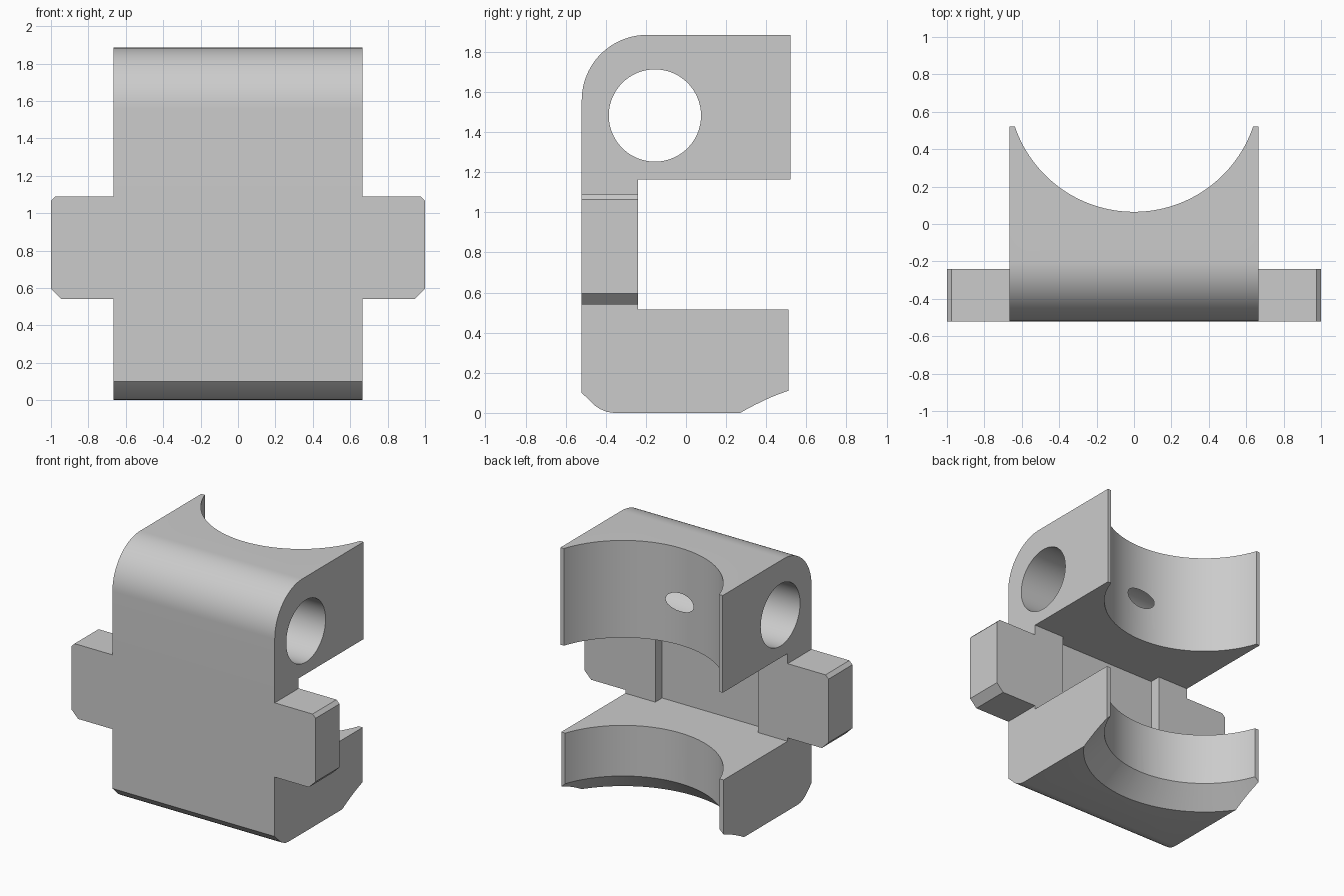
import bpy, bmesh, math
from mathutils import Matrix

if "Cube" in bpy.data.objects:
    bpy.data.objects.remove(bpy.data.objects["Cube"])

grey = bpy.data.materials.new("plain grey")
grey.use_nodes = True
colour = (0.6, 0.6, 0.6, 1)
grey.diffuse_color = colour
grey.node_tree.nodes["Principled BSDF"].inputs["Base Color"].default_value = colour

HALF = 0.665                 # half width of the body
FRONT, PLATE = -0.52, -0.24  # front face and back of the middle plate
BORE_Y, BORE_R = 0.738, 0.673


def finish(name, bm):
    bmesh.ops.recalc_face_normals(bm, faces=bm.faces)
    mesh = bpy.data.meshes.new(name)
    bm.to_mesh(mesh)
    bm.free()
    mesh.materials.append(grey)
    obj = bpy.data.objects.new(name, mesh)
    bpy.context.collection.objects.link(obj)
    return obj


def prism(name, points, vec):
    """Extrude a closed outline along a vector."""
    bm = bmesh.new()
    face = bm.faces.new([bm.verts.new(p) for p in points])
    ext = bmesh.ops.extrude_face_region(bm, geom=[face])
    moved = [v for v in ext["geom"] if isinstance(v, bmesh.types.BMVert)]
    bmesh.ops.translate(bm, verts=moved, vec=vec)
    return finish(name, bm)


def cone(name, r1, r2, depth, matrix, segments=128):
    bm = bmesh.new()
    bmesh.ops.create_cone(bm, cap_ends=True, segments=segments,
                          radius1=r1, radius2=r2, depth=depth, matrix=matrix)
    return finish(name, bm)


def box(name, lo, hi):
    corners = [(lo[0], lo[1]), (hi[0], lo[1]), (hi[0], hi[1]), (lo[0], hi[1])]
    return prism(name, [(x, y, lo[2]) for x, y in corners], (0, 0, hi[2] - lo[2]))


def combine(target, tool, operation):
    """Apply a boolean and discard the tool."""
    mod = target.modifiers.new(tool.name, "BOOLEAN")
    mod.operation, mod.solver, mod.object = operation, "EXACT", tool
    bpy.context.view_layer.objects.active = target
    bpy.ops.object.modifier_apply(modifier=mod.name)
    bpy.data.objects.remove(tool)


# C-shaped body: side outline with a rounded top front edge
R, TOP = 0.325, 1.885
outline = [(-0.36, 0), (0.51, 0), (0.51, 0.515), (PLATE, 0.515),
           (PLATE, 1.165), (0.52, 1.165), (0.52, TOP)]
for i in range(25):
    a = math.pi / 2 * (1 + i / 24)
    outline.append((FRONT + R + R * math.cos(a), TOP - R + R * math.sin(a)))
outline += [(FRONT, 0.1), (-0.455, 0.037), (-0.43, 0.02), (-0.395, 0.005)]
body = prism("clamp_body", [(-HALF, y, z) for y, z in outline], (2 * HALF, 0, 0))

# Chamfered side lugs
for side in (-1, 1):
    lug = [(HALF - 0.05, 0.54), (0.945, 0.54), (1, 0.595),
           (1, 1.065), (0.975, 1.09), (HALF - 0.05, 1.09)]
    tool = prism("side_lug", [(side * x, FRONT, z) for x, z in lug],
                 (0, PLATE - FRONT, 0))
    combine(body, tool, "UNION")

# Vertical bore with a flared lower mouth
combine(body, cone("bore", BORE_R, BORE_R, 3,
                   Matrix.Translation((0, BORE_Y, 1))), "DIFFERENCE")
combine(body, cone("bore_mouth", BORE_R + 0.16, BORE_R - 0.04, 0.2,
                   Matrix.Translation((0, BORE_Y, 0.08))), "DIFFERENCE")

# Cross hole, which just breaks into the bore
combine(body, cone("cross_hole", 0.23, 0.23, 3,
                   Matrix.Translation((0, -0.155, 1.483))
                   @ Matrix.Rotation(math.pi / 2, 4, "Y"), 96), "DIFFERENCE")

# Shallow recess in the back of the middle plate
combine(body, box("plate_recess", (-0.42, PLATE - 0.08, 0.515),
                  (0.42, PLATE + 0.1, 1.165)), "DIFFERENCE")

bpy.ops.object.select_all(action="DESELECT")
body.select_set(True)
bpy.context.view_layer.objects.active = body
bpy.ops.object.shade_smooth_by_angle(angle=math.radians(25))
